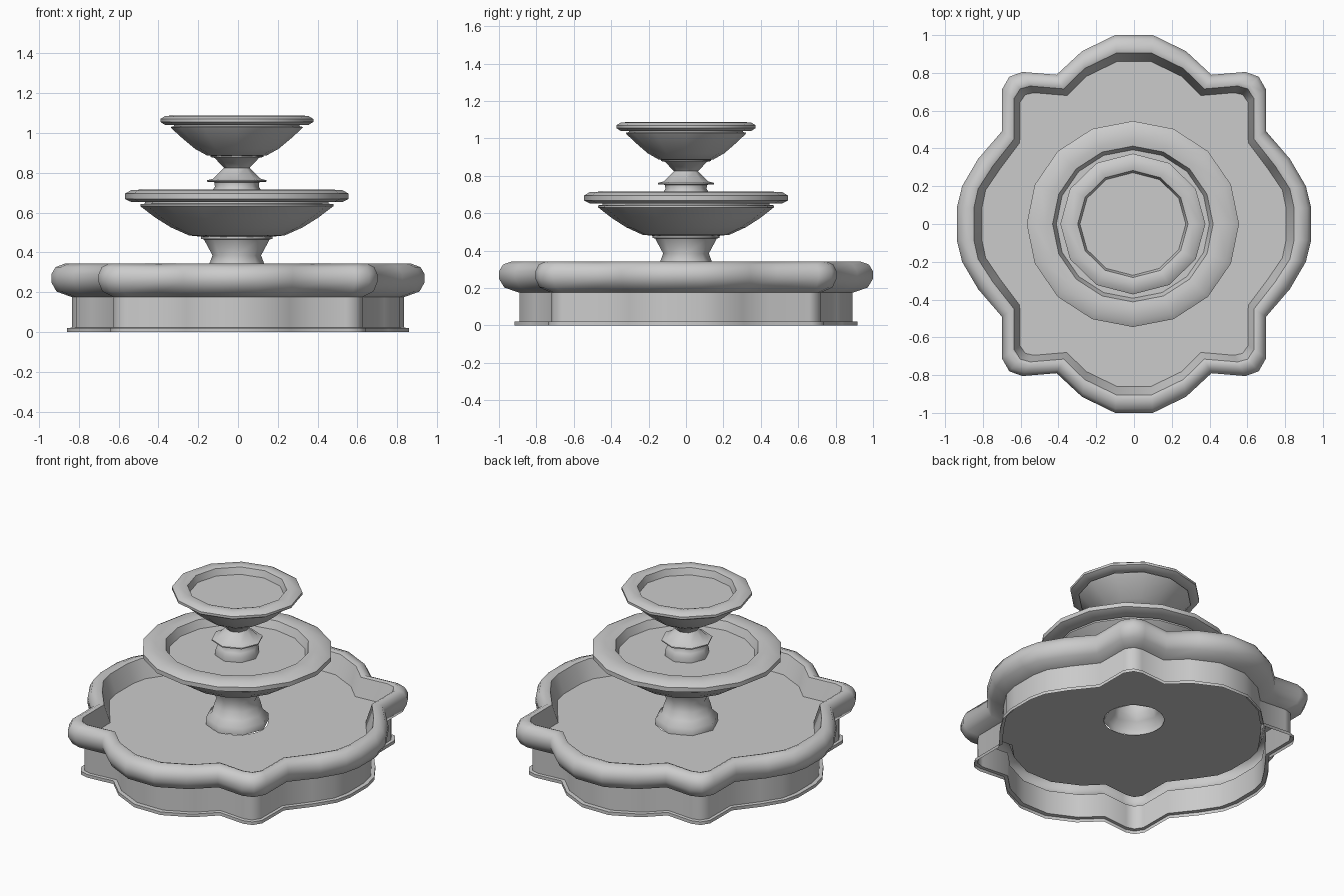
import bpy, bmesh
from math import sin, cos, tau, radians

if "Cube" in bpy.data.objects:
    bpy.data.objects.remove(bpy.data.objects["Cube"])


def loft(name, rings, cap=False, angle=50):
    """Skin a stack of closed rings that share one point count."""
    bm = bmesh.new()
    loops = [[bm.verts.new(p) for p in ring] for ring in rings]
    for a, b in zip(loops, loops[1:]):
        n = len(a)
        for i in range(n):
            j = (i + 1) % n
            bm.faces.new((a[i], a[j], b[j], b[i]))
    if cap:
        bm.faces.new(loops[-1])
    me = bpy.data.meshes.new(name)
    bm.to_mesh(me)
    bm.free()
    ob = bpy.data.objects.new(name, me)
    bpy.context.collection.objects.link(ob)
    bpy.ops.object.select_all(action='DESELECT')
    ob.select_set(True)
    bpy.context.view_layer.objects.active = ob
    bpy.ops.object.shade_smooth_by_angle(angle=radians(angle))
    return ob


def turned(name, profile, sides, cap=False, sy=0.97, cx=-0.006):
    """Turn a (radius, height) profile into a faceted round part."""
    rings = [[(cx + r * cos(tau * i / sides), sy * r * sin(tau * i / sides), z)
              for i in range(sides)] for r, z in profile]
    return loft(name, rings, cap)


def mirror_quadrant(pts):
    """Complete a counter-clockwise +x+y quarter outline."""
    half = pts + [(-x, y) for x, y in reversed(pts)]
    return half + [(x, -y) for x, y in reversed(half)]


# Basin plan: outermost rim outline and matching water edge outline
outer = mirror_quadrant([(.938, .085), (.91, .2), (.825, .345), (.70, .49), (.70, .71),
                         (.66, .78), (.59, .805), (.41, .79), (.275, .915), (.10, 1.0)])
inner = mirror_quadrant([(.805, .085), (.785, .18), (.71, .29), (.605, .43), (.603, .645),
                         (.575, .685), (.53, .695), (.355, .68), (.255, .78), (.09, .86)])


def basin_ring(t, z):
    return [(a[0] + (b[0] - a[0]) * t, a[1] + (b[1] - a[1]) * t, z)
            for a, b in zip(outer, inner)]


# Basin wall with foot flange and rounded rim
wall_profile = [(.6, 0), (.6, .02), (.78, .022), (.78, .175), (.2, .203), (0, .25),
                (0, .29), (.16, .326), (.5, .343), (.68, .335), (1, .22)]
loft("basin_wall", [basin_ring(t, z) for t, z in wall_profile])

# Basin floor, open under the pedestal
hole = []
for x, y, z in basin_ring(1, .22):
    k = .175 / (x * x + y * y) ** .5
    hole.append((x * k, y * k, z))
loft("basin_floor", [basin_ring(1, .22), hole])

# Lower pedestal
turned("lower_pedestal", [(.185, .22), (.185, .262), (.15, .295), (.137, .345), (.122, .385),
                          (.165, .465), (.18, .468), (.18, .488), (.15, .49)], 8, sy=1)

# Large bowl
turned("large_bowl", [(.14, .475), (.24, .485), (.33, .525), (.41, .575), (.485, .632),
                      (.485, .642), (.46, .645), (.46, .656), (.53, .653), (.562, .668),
                      (.562, .695), (.53, .713), (.46, .716), (.425, .71), (.405, .66)],
       16, cap=True)

# Upper pedestal with collar disc
turned("upper_pedestal", [(.13, .66), (.13, .69), (.12, .715), (.11, .73), (.113, .752),
                          (.15, .755), (.15, .762), (.12, .77), (.065, .825), (.112, .875),
                          (.133, .879), (.133, .898), (.1, .9)], 8, sy=1)

# Small bowl
turned("small_bowl", [(.08, .88), (.15, .887), (.21, .92), (.27, .97), (.325, 1.02),
                      (.333, 1.03), (.315, 1.034), (.315, 1.042), (.36, 1.04),
                      (.384, 1.055), (.384, 1.07), (.36, 1.085), (.315, 1.088),
                      (.292, 1.082), (.28, 1.04)], 12, cap=True)
